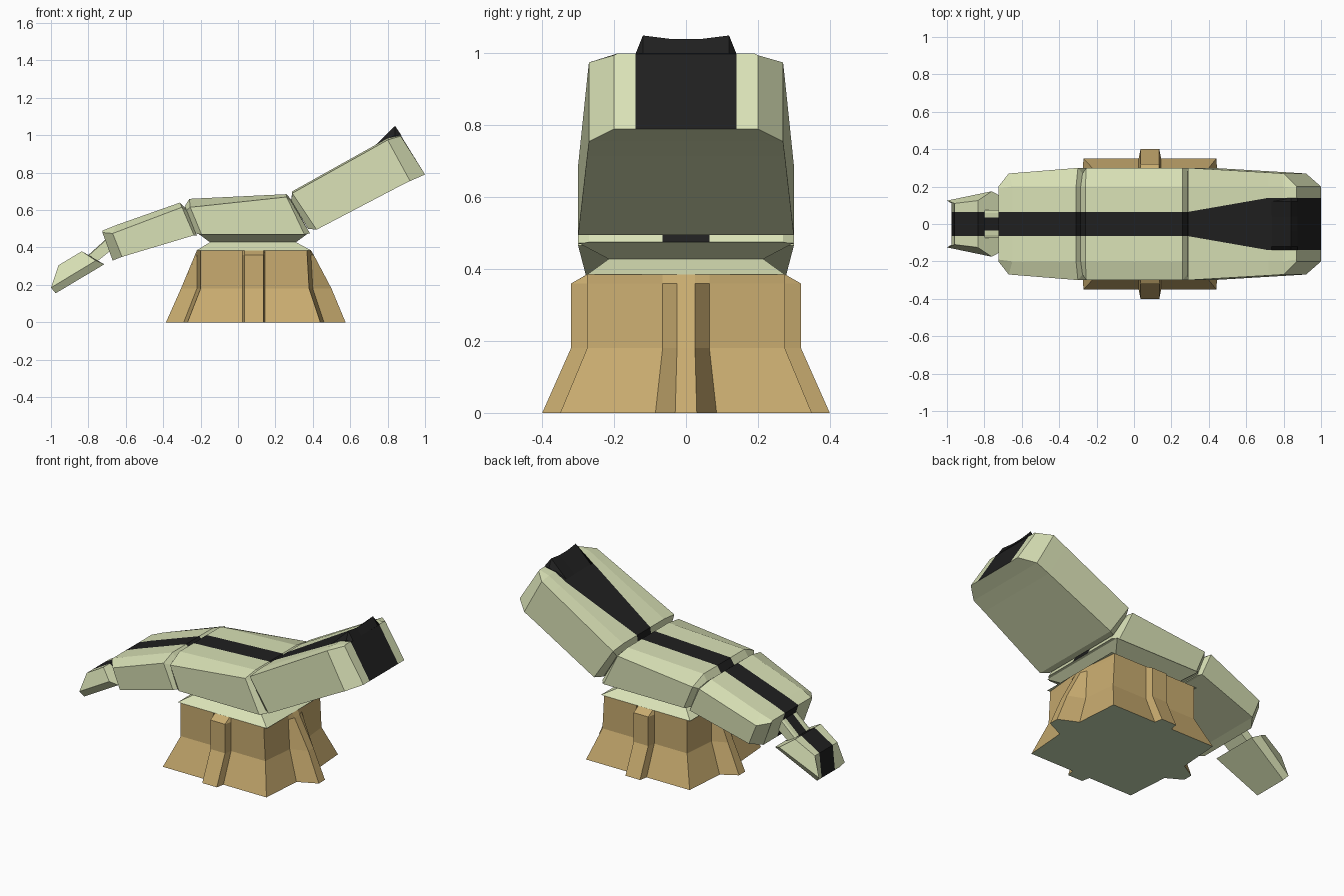
import bpy
import bmesh

cube = bpy.data.objects.get("Cube")
if cube:
    bpy.data.objects.remove(cube, do_unlink=True)


def material(name, rgb):
    mat = bpy.data.materials.new(name)
    mat.use_nodes = True
    color = (*rgb, 1)
    mat.diffuse_color = color
    shader = mat.node_tree.nodes["Principled BSDF"]
    shader.inputs["Base Color"].default_value = color
    shader.inputs["Roughness"].default_value = 0.9
    return mat


GREEN, BLACK, TAN, UNDER = range(4)
MATS = [
    material("pale green", (0.70, 0.76, 0.47)),
    material("black", (0.014, 0.014, 0.014)),
    material("tan", (0.58, 0.41, 0.16)),
    material("dull green", (0.58, 0.70, 0.46)),
]


def loft(name, rings, color, paint=None, caps=None):
    """Skin closed rings; paint(i) colours strip i, caps lists (indices, colour)."""
    bm = bmesh.new()
    rows = [[bm.verts.new(p) for p in ring] for ring in rings]
    n = len(rows[0])
    for a, b in zip(rows, rows[1:]):
        for i in range(n):
            j = (i + 1) % n
            face = bm.faces.new((a[i], a[j], b[j], b[i]))
            face.material_index = paint(i) if paint else color
    for row, parts in zip((rows[0], rows[-1]), caps or [[(range(n), color)]] * 2):
        for indices, tint in parts:
            bm.faces.new([row[i] for i in indices]).material_index = tint
    bmesh.ops.recalc_face_normals(bm, faces=bm.faces)
    mesh = bpy.data.meshes.new(name)
    bm.to_mesh(mesh)
    bm.free()
    for mat in MATS:
        mesh.materials.append(mat)
    obj = bpy.data.objects.new(name, mesh)
    bpy.context.collection.objects.link(obj)
    return obj


def segment(name, stations):
    """Chamfered block with a black stripe along the top and down both ends.
    Station: top, shoulder and bottom (x, z), then the half widths of
    stripe, top flat, shoulder and bottom."""
    rings = []
    for top, side, bot, stripe, flat, wide, base in stations:
        half = [(top, stripe), (top, flat), (side, wide), (bot, base), (bot, stripe)]
        ring = [(x, y, z) for (x, z), y in half]
        rings.append(ring + [(x, -y, z) for x, y, z in reversed(ring)])
    cap = [(range(5), GREEN), (range(5, 10), GREEN), ((0, 4, 5, 9), BLACK)]
    loft(name, rings, GREEN, lambda i: BLACK if i == 9 else GREEN, [cap, cap])


# Flared base with a rib in the middle of each side
RIB_X = 0.085


def base_ring(z, left, right, rib_left, rib_right, body_y, rib_y, foot, tip):
    half = [
        (rib_right, tip), (right + 0.02, foot), (right, body_y),
        (RIB_X + 0.06, body_y), (RIB_X + 0.05, rib_y),
        (RIB_X - 0.05, rib_y), (RIB_X - 0.06, body_y),
        (left, body_y), (left - 0.02, foot), (rib_left, tip),
    ]
    return [(x, y, z) for x, y in half] + [(x, -y, z) for x, y in reversed(half)]


loft("base", [
    base_ring(0, -0.27, 0.44, -0.385, 0.575, 0.35, 0.40, 0.085, 0.03),
    base_ring(0.18, -0.20, 0.38, -0.305, 0.50, 0.275, 0.32, 0.065, 0.025),
    base_ring(0.36, -0.20, 0.37, -0.23, 0.405, 0.275, 0.32, 0.065, 0.025),
    base_ring(0.385, -0.20, 0.37, -0.22, 0.39, 0.275, 0.276, 0.065, 0.025),
], TAN, caps=[[(range(20), UNDER)], [(range(20), TAN)]])


# Pinched collar between the base and the body
def rectangle(z, left, right, y):
    return [(left, -y, z), (right, -y, z), (right, y, z), (left, y, z)]


loft("collar", [
    rectangle(0.385, -0.22, 0.39, 0.275),
    rectangle(0.428, -0.15, 0.31, 0.215),
    rectangle(0.472, -0.21, 0.37, 0.298),
], GREEN)

# Jointed upper segments
LINE = 0.065
segment("middle_segment", [
    ((-0.285, 0.62), (-0.275, 0.60), (-0.23, 0.475), LINE, 0.2, 0.27, 0.27),
    ((-0.26, 0.66), (-0.255, 0.615), (-0.195, 0.47), LINE, 0.2, 0.3, 0.3),
    ((0.26, 0.685), (0.26, 0.67), (0.355, 0.47), LINE, 0.2, 0.3, 0.3),
    ((0.285, 0.655), (0.285, 0.645), (0.385, 0.475), LINE, 0.2, 0.27, 0.27),
])
segment("lower_segment", [
    ((-0.725, 0.49), (-0.725, 0.48), (-0.67, 0.33), LINE, 0.19, 0.2, 0.2),
    ((-0.65, 0.52), (-0.67, 0.475), (-0.62, 0.35), LINE, 0.2, 0.27, 0.27),
    ((-0.31, 0.64), (-0.30, 0.615), (-0.235, 0.465), LINE, 0.2, 0.3, 0.3),
    ((-0.28, 0.61), (-0.275, 0.60), (-0.22, 0.465), LINE, 0.2, 0.27, 0.27),
])
segment("raised_segment", [
    ((0.285, 0.66), (0.285, 0.65), (0.375, 0.50), LINE, 0.2, 0.27, 0.27),
    ((0.29, 0.70), (0.29, 0.69), (0.42, 0.495), LINE, 0.2, 0.3, 0.3),
    ((0.72, 0.94), (0.72, 0.93), (0.84, 0.715), 0.14, 0.2, 0.275, 0.275),
    ((0.80, 0.985), (0.80, 0.975), (0.92, 0.755), 0.14, 0.2, 0.27, 0.27),
    ((0.87, 1.0), (0.87, 0.995), (1.0, 0.79), 0.14, 0.19, 0.2, 0.2),
])

# Small tip and its neck
segment("neck", [
    ((-0.80, 0.36), (-0.80, 0.355), (-0.76, 0.32), 0.035, 0.06, 0.075, 0.075),
    ((-0.70, 0.45), (-0.70, 0.445), (-0.66, 0.40), 0.035, 0.06, 0.075, 0.075),
])
segment("tip", [
    ((-0.96, 0.305), (-1.0, 0.185), (-0.975, 0.155), LINE, 0.11, 0.125, 0.11),
    ((-0.835, 0.38), (-0.76, 0.33), (-0.715, 0.31), LINE, 0.125, 0.175, 0.15),
])

# Black ridge across the top of the raised end
crest = [(-0.14, 1.0), (-0.12, 1.05), (-0.04, 1.04)]
crest += [(-y, z) for y, z in reversed(crest)]
loft("end_ridge", [
    [(0.73, y, 0.943), (0.84, y, z), (0.873, y, 1.0), (0.82, y, 0.95)]
    for y, z in crest
], BLACK)
